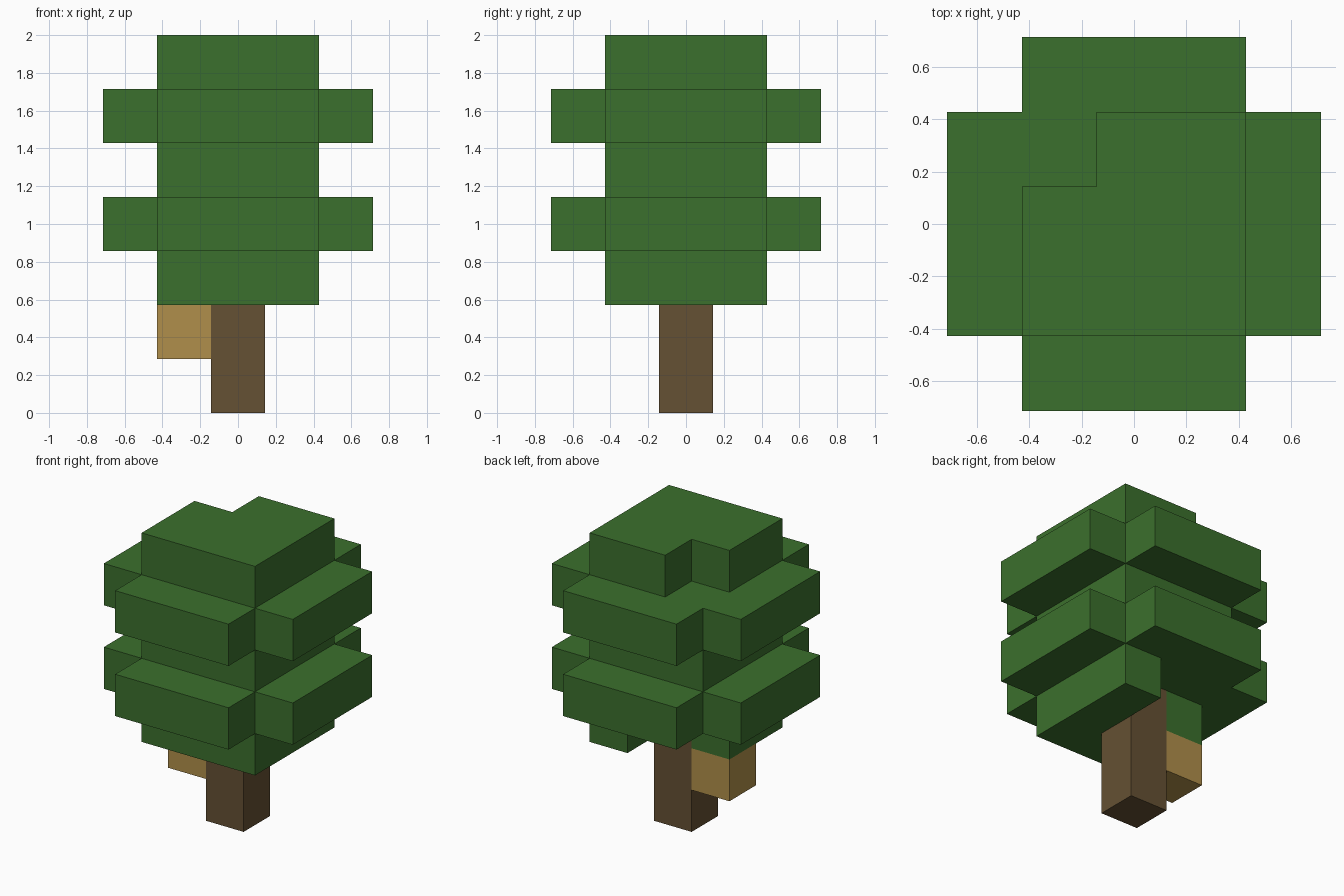
import bpy
import bmesh

if "Cube" in bpy.data.objects:
    bpy.data.objects.remove(bpy.data.objects["Cube"])

BLOCK = 2 / 7  # edge length of one block; the tree is seven blocks tall


def make_material(name, rgb):
    mat = bpy.data.materials.new(name)
    mat.use_nodes = True
    colour = (*rgb, 1)
    mat.diffuse_color = colour
    mat.node_tree.nodes["Principled BSDF"].inputs["Base Color"].default_value = colour
    return mat


def make_prism(name, outline, bottom, height, mat):
    """Extrude a plan outline, all measured in blocks."""
    bm = bmesh.new()
    verts = [bm.verts.new((x * BLOCK, y * BLOCK, bottom * BLOCK)) for x, y in outline]
    base = bm.faces.new(verts)
    top = bmesh.ops.extrude_face_region(bm, geom=[base], use_keep_orig=True)["geom"]
    moved = [v for v in top if isinstance(v, bmesh.types.BMVert)]
    bmesh.ops.translate(bm, verts=moved, vec=(0, 0, height * BLOCK))
    bmesh.ops.recalc_face_normals(bm, faces=bm.faces)
    mesh = bpy.data.meshes.new(name)
    bm.to_mesh(mesh)
    bm.free()
    mesh.materials.append(mat)
    obj = bpy.data.objects.new(name, mesh)
    bpy.context.collection.objects.link(obj)
    return obj


def rectangle(x0, y0, x1, y1):
    return [(x0, y0), (x1, y0), (x1, y1), (x0, y1)]


leaf = make_material("leaf green", (0.044, 0.162, 0.026))
bark = make_material("bark brown", (0.130, 0.082, 0.033))
straw = make_material("nest tan", (0.434, 0.275, 0.069))

# Plan outlines of the leaf layers
A, B, H = 1.5, 2.5, 0.5
square = rectangle(-A, -A, A, A)
cross = [(-A, -B), (A, -B), (A, -A), (B, -A), (B, A), (A, A),
         (A, B), (-A, B), (-A, A), (-B, A), (-B, -A), (-A, -A)]
notched = [(-A, -A), (A, -A), (A, A), (-H, A), (-H, H), (-A, H)]
open_back = [(-A, -A), (A, -A), (A, A), (H, A), (H, -H), (-H, -H), (-H, H), (-A, H)]

# Trunk and the nest hanging beside it
make_prism("trunk", rectangle(-H, -H, H, H), 0, 3, bark)
make_prism("hanging_nest", rectangle(-A, -H, -H, H), 1, 1, straw)

# Leaf layers, from the bottom up
layers = [("lowest_leaves", open_back), ("lower_wide_leaves", cross),
          ("middle_leaves", square), ("upper_wide_leaves", cross),
          ("top_leaves", notched)]
for level, (name, outline) in enumerate(layers, start=2):
    make_prism(name, outline, level, 1, leaf)
